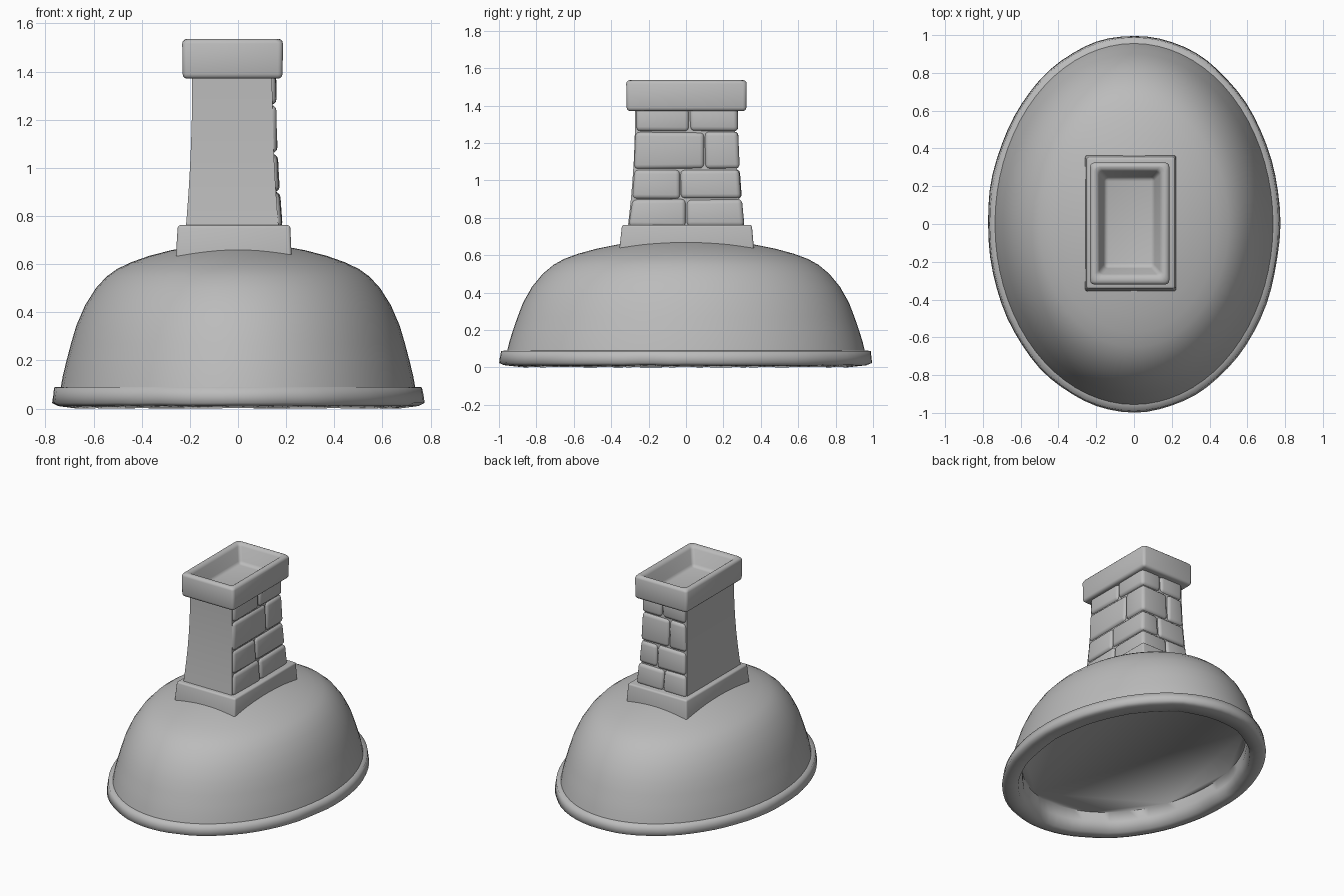
import bpy, bmesh, math, random

random.seed(4)
cube = bpy.data.objects.get("Cube")
if cube:
    bpy.data.objects.remove(cube, do_unlink=True)

grey = bpy.data.materials.new("plain grey")
grey.use_nodes = True
grey.diffuse_color = (0.5, 0.5, 0.5, 1)
grey.node_tree.nodes["Principled BSDF"].inputs["Base Color"].default_value = (0.5, 0.5, 0.5, 1)


def finish(name, bm, angle):
    bmesh.ops.recalc_face_normals(bm, faces=bm.faces)
    mesh = bpy.data.meshes.new(name)
    bm.to_mesh(mesh)
    bm.free()
    mesh.materials.append(grey)
    obj = bpy.data.objects.new(name, mesh)
    bpy.context.collection.objects.link(obj)
    bpy.ops.object.select_all(action="DESELECT")
    obj.select_set(True)
    bpy.context.view_layer.objects.active = obj
    bpy.ops.object.shade_smooth_by_angle(angle=math.radians(angle))
    return obj


def loft(bm, rings, cap_start=True, cap_end=True):
    """Skin a list of equal-length rings of points."""
    loops = [[bm.verts.new(p) for p in ring] for ring in rings]
    n = len(loops[0])
    for a, b in zip(loops, loops[1:]):
        for i in range(n):
            j = (i + 1) % n
            bm.faces.new((a[i], a[j], b[j], b[i]))
    if cap_start:
        bm.faces.new(loops[0])
    if cap_end:
        bm.faces.new(loops[-1])


def ellipse(rx, ry, z, wave=0.0, n=72):
    ring = []
    for i in range(n):
        a = math.tau * i / n
        w = wave * (math.sin(7 * a) + math.sin(11 * a + 1) + math.sin(17 * a + 2))
        ring.append(((rx + w) * math.cos(a), (ry + w) * math.sin(a), z + abs(w) * 0.6))
    return ring


def block(name, rects, bevel=0.0, jitter=0.0, angle=40):
    """Stack of rectangles (x0, x1, y0, y1, z) with softened edges."""
    bm = bmesh.new()
    loft(bm, [[(x0, y0, z), (x1, y0, z), (x1, y1, z), (x0, y1, z)]
              for x0, x1, y0, y1, z in rects])
    for v in bm.verts:
        for k in range(3):
            v.co[k] += random.uniform(-jitter, jitter)
    if bevel:
        bmesh.ops.recalc_face_normals(bm, faces=bm.faces)
        bmesh.ops.bevel(bm, geom=bm.edges[:], offset=bevel, segments=3,
                        profile=0.5, affect="EDGES", clamp_overlap=True)
    return finish(name, bm, angle)


# Domed roof
bm = bmesh.new()
profile = [(1, 0.08), (0.985, 0.14), (0.965, 0.2), (0.94, 0.27), (0.91, 0.345), (0.86, 0.43),
           (0.8, 0.5), (0.74, 0.548), (0.68, 0.58), (0.6, 0.608), (0.5, 0.634),
           (0.38, 0.657), (0.25, 0.675), (0.1, 0.686)]
loft(bm, [ellipse(r * 0.738, r * 0.958, z) for r, z in profile], cap_start=False)
finish("domed_roof", bm, 40)

# Rolled rim with a recessed underside
bm = bmesh.new()
loft(bm, [ellipse(0.725, 0.945, 0.091), ellipse(0.764, 0.988, 0.088),
          ellipse(0.769, 0.993, 0.055, 0.001), ellipse(0.774, 0.997, 0.022, 0.001),
          ellipse(0.75, 0.97, 0.01, 0.002), ellipse(0.675, 0.88, 0, 0.002),
          ellipse(0.655, 0.855, 0.07, 0.005), ellipse(0.65, 0.85, 0.14)],
     cap_start=False)
finish("roof_rim", bm, 85)

# Chimney collar
block("chimney_collar", [(-0.262, 0.225, -0.362, 0.368, 0.58),
                         (-0.25, 0.217, -0.342, 0.352, 0.762)], 0.012)


def shaft(z, inset=0.0):
    """Flared chimney outline at a height."""
    f = max(0, (1.37 - z) / 0.61) ** 2
    return (-0.19 - 0.026 * f, 0.157 - inset + 0.026 * f,
            -0.272 - 0.038 * f, 0.277 - inset + 0.033 * f, z)


# Chimney core, plain on its front and right
block("chimney_core", [shaft(0.7 + 0.1 * i, 0.015) for i in range(8)])

# Brick courses on the left and back: bottom, top, split along y, split along x
courses = [(0.75, 0.9, 0.0, -0.03), (0.9, 1.06, -0.03, 0.03),
           (1.06, 1.26, 0.1, -0.06), (1.26, 1.39, 0.02, 0.0)]
gap = 0.001
for number, (low, high, y_split, x_split) in enumerate(courses, 1):
    levels = [shaft(low + gap), shaft(high - gap)]
    cells = {
        "side": [(0, x1, y0 + 0.004, y_split - gap, z) for x0, x1, y0, y1, z in levels],
        "corner": [(x_split + gap, x1, y_split + gap, y1, z) for x0, x1, y0, y1, z in levels],
        "back": [(x0 + 0.004, x_split - gap, 0, y1, z) for x0, x1, y0, y1, z in levels],
    }
    for place, rects in cells.items():
        block(f"{place}_brick_{number}", rects, 0.024, 0.003, 60)

# Chimney cap with a sunken flue
block("chimney_cap", [(-0.23, 0.185, -0.317, 0.323, 1.37), (-0.232, 0.187, -0.32, 0.325, 1.536),
                      (-0.19, 0.143, -0.272, 0.285, 1.536), (-0.155, 0.103, -0.228, 0.245, 1.41)],
      0.02, 0, 60)
